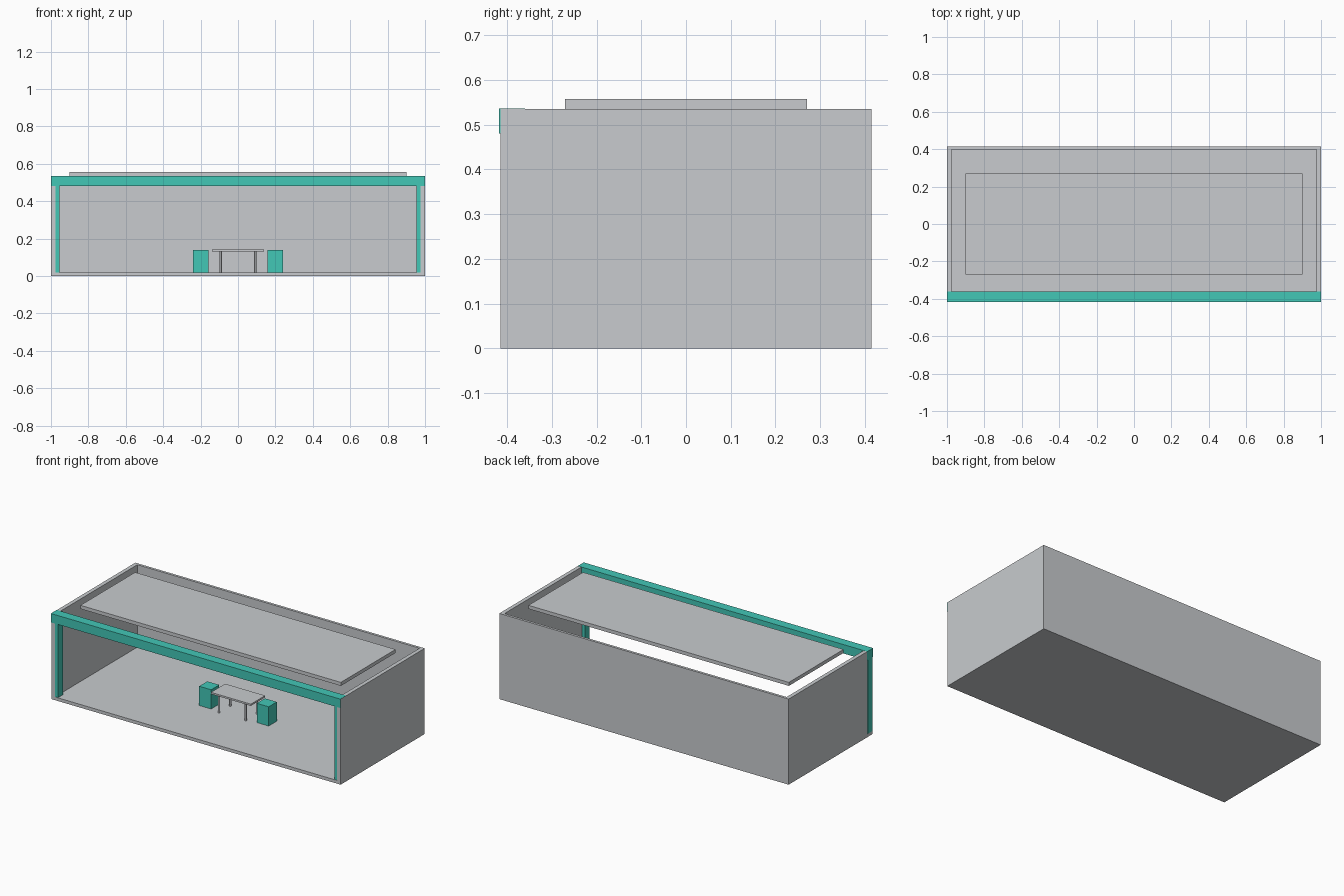
import bpy

old = bpy.data.objects.get("Cube")
if old:
    bpy.data.objects.remove(old, do_unlink=True)


def make_material(name, color):
    mat = bpy.data.materials.new(name)
    mat.use_nodes = True
    mat.diffuse_color = color
    mat.node_tree.nodes["Principled BSDF"].inputs["Base Color"].default_value = color
    return mat


grey = make_material("light grey", (0.58, 0.60, 0.62, 1))
teal = make_material("turquoise", (0.055, 0.57, 0.47, 1))


def box(name, x, y, z, mat):
    """Box from (min, max) ranges on each axis."""
    ranges = (x, y, z)
    bpy.ops.mesh.primitive_cube_add(size=1, location=[(a + b) / 2 for a, b in ranges])
    obj = bpy.context.object
    obj.name = name
    obj.scale = [b - a for a, b in ranges]
    bpy.ops.object.transform_apply(location=False, rotation=False, scale=True)
    obj.data.materials.append(mat)
    return obj


W, D, H = 1.0, 0.415, 0.535   # half width, half depth, wall height
FLOOR, WALL = 0.02, 0.025
EPS = 0.0006                  # keeps coplanar trim from flickering

# Shell: floor, back wall, side walls
box("floor", (-W, W), (-D, D), (0, FLOOR), grey)
box("back_wall", (WALL - W, W - WALL), (D - 0.016, D), (FLOOR, H), grey)
box("right_wall", (-W, WALL - W), (-D, D), (FLOOR, H), grey)
box("left_wall", (W - WALL, W), (-D, D), (FLOOR, H), grey)

# Raised roof panel
box("roof_panel", (-0.9, 0.9), (-0.27, 0.27), (H, 0.557), grey)

# Front trim: beam and two posts
box("front_beam", (-W - EPS, W - EPS), (-0.418, -0.36), (0.48, H + EPS), teal)
box("right_post", (-W - EPS, -0.955), (-0.412, -0.365), (FLOOR, 0.48), teal)
box("left_post", (0.955, W - EPS), (-0.412, -0.365), (FLOOR, 0.48), teal)

# Table with four legs
box("table_top", (-0.138, 0.138), (-0.07, 0.07), (0.13, 0.141), grey)
for sx, side in ((-1, "right"), (1, "left")):
    for sy, end in ((-1, "front"), (1, "back")):
        bpy.ops.mesh.primitive_cylinder_add(
            vertices=16, radius=0.006, depth=0.11,
            location=(sx * 0.092, sy * 0.055, FLOOR + 0.055))
        leg = bpy.context.object
        leg.name = f"table_leg_{end}_{side}"
        leg.data.materials.append(grey)
        bpy.ops.object.shade_smooth_by_angle()

    # Block seat at each end of the table
    x = sorted((sx * 0.158, sx * 0.24))
    box(f"{side}_seat", x, (-0.04, 0.04), (FLOOR, 0.14), teal)
